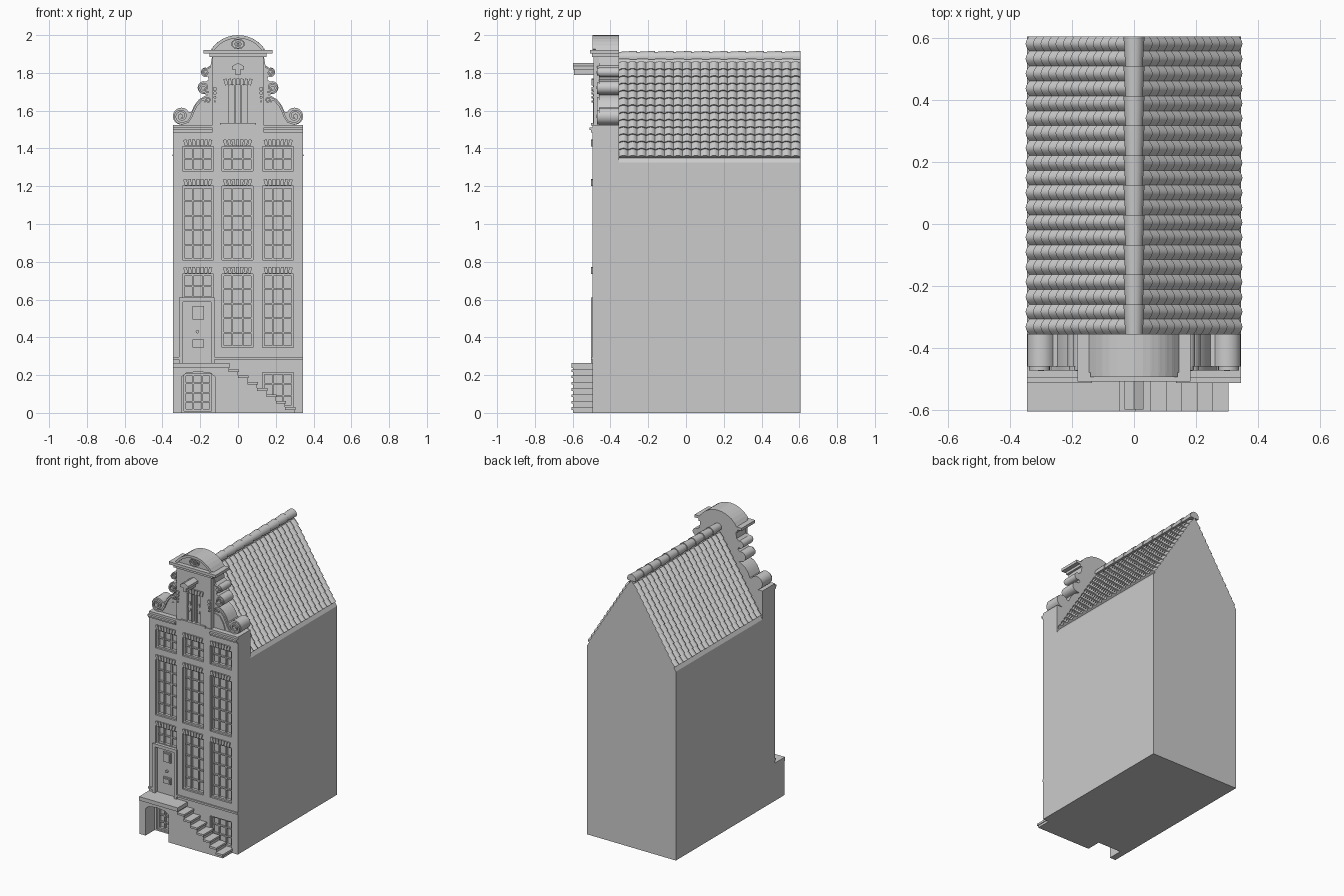
import bpy, bmesh
from math import sin, cos, pi, radians, hypot
from mathutils import Matrix, Vector

if "Cube" in bpy.data.objects:
    bpy.data.objects.remove(bpy.data.objects["Cube"])


def box(bm, x0, x1, y0, y1, z0, z1, tilt=0):
    c = Vector(((x0 + x1) / 2, (y0 + y1) / 2, (z0 + z1) / 2))
    m = Matrix.Translation(c) @ Matrix.Rotation(tilt, 4, 'Y') @ Matrix.Diagonal((x1 - x0, y1 - y0, z1 - z0, 1))
    bmesh.ops.create_cube(bm, size=1, matrix=m)


def prism(bm, pts, y0, y1, pts2=None):
    """Extrude an (x, z) outline along y, optionally lofting to a second outline."""
    a = [bm.verts.new((x, y0, z)) for x, z in pts]
    b = [bm.verts.new((x, y1, z)) for x, z in (pts2 or pts)]
    bm.faces.new(a)
    bm.faces.new(b[::-1])
    for i in range(len(a)):
        j = (i + 1) % len(a)
        bm.faces.new((a[j], a[i], b[i], b[j]))


def ribbon(bm, path, w, y0, y1):
    """Flat band of width w following an (x, z) path."""
    left, right = [], []
    for i, (x, z) in enumerate(path):
        p, q = path[max(i - 1, 0)], path[min(i + 1, len(path) - 1)]
        dx, dz = q[0] - p[0], q[1] - p[1]
        k = w / 2 / hypot(dx, dz)
        left.append((x - dz * k, z + dx * k))
        right.append((x + dz * k, z - dx * k))
    prism(bm, left + right[::-1], y0, y1)


def arc(cx, cz, r0, r1, a0, a1, n):
    out = []
    for i in range(n + 1):
        t = i / n
        a, r = radians(a0 + (a1 - a0) * t), r0 + (r1 - r0) * t
        out.append((cx + r * cos(a), cz + r * sin(a)))
    return out


def flip(pts, s):
    return [(x * s, z) for x, z in pts]


def finish(bm, name, smooth=False):
    bmesh.ops.recalc_face_normals(bm, faces=bm.faces[:])
    me = bpy.data.meshes.new(name)
    bm.to_mesh(me)
    bm.free()
    ob = bpy.data.objects.new(name, me)
    bpy.context.collection.objects.link(ob)
    if smooth:
        bpy.ops.object.select_all(action='DESELECT')
        ob.select_set(True)
        bpy.context.view_layer.objects.active = ob
        bpy.ops.object.shade_smooth_by_angle(angle=radians(35))
    return ob


def boolean(ob, other, op='DIFFERENCE'):
    mod = ob.modifiers.new("bool", 'BOOLEAN')
    mod.object, mod.operation, mod.solver = other, op, 'EXACT'
    dg = bpy.context.evaluated_depsgraph_get()
    me = bpy.data.meshes.new_from_object(ob.evaluated_get(dg))
    ob.modifiers.clear()
    ob.data = me
    bpy.data.objects.remove(other)


W, FY, GY, BY = 0.345, -0.495, -0.355, 0.605   # half width, facade, gable back, rear
EAVE, APEX = 1.325, 1.875

# House body: gabled block joined with the taller facade wall
bm = bmesh.new()
prism(bm, [(-W, 0), (W, 0), (W, EAVE), (0, APEX), (-W, EAVE)], -0.40, BY)
house = finish(bm, "house_body")
bm = bmesh.new()
box(bm, -W, W, FY, GY, 0, 1.525)
boolean(house, finish(bm, "facade"), 'UNION')

# Windows: x0, x1, z0, z1, columns, rows
windows = [(-0.285, -0.14, 0.01, 0.205, 3, 4), (0.13, 0.295, 0.03, 0.215, 3, 3),
           (-0.295, -0.13, 0.605, 0.735, 3, 2)]
for x in (-0.295, -0.085, 0.13):
    windows.append((x, x + 0.165, 1.28, 1.41, 3, 2))
    windows.append((x, x + 0.165, 0.81, 1.20, 3, 5))
    if x > -0.2:
        windows.append((x, x + 0.165, 0.345, 0.735, 3, 5))
cut, frames = bmesh.new(), bmesh.new()
for x0, x1, z0, z1, cols, rows in windows:
    box(cut, x0, x1, -0.6, -0.462, z0, z1)
    f, w, h = 0.011, x1 - x0, z1 - z0
    for a, b in ((x0, x0 + f), (x1 - f, x1)):
        box(frames, a, b, -0.482, -0.46, z0, z1)
    for a, b in ((z0, z0 + f), (z1 - f, z1)):
        box(frames, x0 + f, x1 - f, -0.482, -0.46, a, b)
    for i in range(1, cols):
        c = x0 + w * i / cols
        box(frames, c - 0.004, c + 0.004, -0.476, -0.46, z0 + f, z1 - f)
    for i in range(1, rows):
        c = z0 + h * i / rows
        box(frames, x0 + f, x1 - f, -0.475, -0.46, c - 0.004, c + 0.004)
box(cut, -0.295, -0.14, -0.6, -0.478, 0.265, 0.59)
boolean(house, finish(cut, "window_cutter"))
finish(frames, "window_frames")

# Fanned brick lintels above the windows and the attic hatch
bm = bmesh.new()
fans = [(x, z, FY) for x in (-0.2125, -0.0025, 0.2125) for z in (0.738, 1.203, 1.413)]
for cx, z, y in fans + [(0, 1.735, -0.49)]:
    for i in range(-3, 4):
        c = cx + i * 0.0215
        box(bm, c - 0.0085, c + 0.0085, y - 0.009, y + 0.01, z, z + 0.034, radians(5 * i))
finish(bm, "brick_lintels")

# Front door with frame, light, knob and letter flap
bm = bmesh.new()
for a, b in ((-0.313, -0.292), (-0.143, -0.125)):
    box(bm, a, b, -0.504, -0.47, 0.265, 0.61)
box(bm, -0.292, -0.143, -0.504, -0.47, 0.588, 0.61)
for z0, z1 in ((0.495, 0.565), (0.345, 0.388)):
    box(bm, -0.24, -0.18, -0.489, -0.47, z0, z1)
    box(bm, -0.232, -0.188, -0.494, -0.48, z0 + 0.008, z1 - 0.008)
prism(bm, arc(-0.215, 0.43, 0.009, 0.009, 0, 330, 11), -0.492, -0.47)
finish(bm, "front_door")

# Plinth ledge and main cornice
bm = bmesh.new()
for a, b in ((-W, -0.313), (-0.125, W)):
    box(bm, a, b, -0.504, -0.48, 0.283, 0.296)
finish(bm, "plinth_ledge")
bm = bmesh.new()
for a, b in ((-W, -0.135), (0.135, W)):
    box(bm, a, b, -0.503, -0.46, 1.485, 1.497)
    box(bm, a, b, -0.512, -0.46, 1.497, 1.51)
finish(bm, "cornice")

# Stoop with open arch below, and side stairs with nosings
bm = bmesh.new()
box(bm, -W, -0.08, -0.597, -0.49, 0, 0.24)
stoop = finish(bm, "stoop_base")
bm = bmesh.new()
prism(bm, [(-0.3, -0.02), (-0.12, -0.02), (-0.12, 0.19), (-0.145, 0.21),
           (-0.21, 0.219), (-0.275, 0.21), (-0.3, 0.19)], -0.7, -0.4)
boolean(stoop, finish(bm, "arch_cutter"))
bm = bmesh.new()
box(bm, -W, -0.045, -0.605, -0.49, 0.238, 0.265)
box(bm, -0.08, -0.05, -0.597, -0.49, 0, 0.238)
for i in range(7):
    x, z = -0.05 + i * 0.05, 0.231 - i * 0.0335
    box(bm, x, x + 0.055, -0.605, -0.49, z - 0.014, z)
    box(bm, x, x + 0.05, -0.597, -0.49, 0, z - 0.014)
finish(bm, "stoop_stairs")

# Roof tiles: arched pantiles in overlapping rows on both slopes
L = hypot(W, APEX - EAVE)
d, nrm = (-W / L, (APEX - EAVE) / L), ((APEX - EAVE) / L, W / L)
COLS, ROWS, SEG = 20, 13, 6
pitch, step = (BY - GY) / COLS, 0.59 / ROWS
prof = [(GY, None)] + [(GY + pitch * i / SEG, abs(sin(pi * i / SEG)) * 0.014)
                       for i in range(COLS * SEG + 1)] + [(BY, None)]
for side, s in (("left", -1), ("right", 1)):
    bm = bmesh.new()
    for r in range(ROWS):
        strips = []
        for along, lift in ((r * step, -0.002), (r * step, 0.010), ((r + 1) * step + 0.004, 0.001)):
            t = 0.03 + along
            row = []
            for y, h in prof:
                o = -0.002 if h is None or lift < 0 else h + lift
                row.append(bm.verts.new((s * (W + d[0] * t + nrm[0] * o), y, EAVE + d[1] * t + nrm[1] * o)))
            strips.append(row)
        for a, b in zip(strips, strips[1:]):
            for i in range(len(a) - 1):
                q = (a[i], a[i + 1], b[i + 1], b[i])
                bm.faces.new(q if s > 0 else q[::-1])
    finish(bm, "roof_tiles_" + side, True)

# Ridge caps, each tapering under the next
bm = bmesh.new()
for i in range(10):
    y = GY + i * 0.096
    prism(bm, arc(0, 1.883, 0.028, 0.028, -20, 200, 10), y, y + 0.096, arc(0, 1.883, 0.034, 0.034, -20, 200, 10))
finish(bm, "ridge_caps", True)

# Gable wings: scroll-shaped outline, relief volutes and raised panel
for side, s in (("left", -1), ("right", 1)):
    bm = bmesh.new()
    half = [(0.10, 1.52), (0.30, 1.525)] + arc(0.3, 1.571, 0.045, 0.045, -85, 150, 12)
    half += [(0.247, 1.592), (0.232, 1.627), (0.208, 1.658), (0.18, 1.676), (0.16, 1.684)]
    half += arc(0.18, 1.722, 0.034, 0.034, -90, 110, 9) + [(0.155, 1.765), (0.16, 1.78)]
    half += arc(0.172, 1.803, 0.025, 0.025, -80, 110, 8) + [(0.145, 1.84), (0.135, 1.9), (0.10, 1.9)]
    prism(bm, flip(half, s), -0.46, GY)
    finish(bm, "gable_wing_" + side, True)
    bm = bmesh.new()
    big = arc(0.3, 1.571, 0.008, 0.039, 440, -100, 30)
    big += [(0.264, 1.542), (0.247, 1.568), (0.235, 1.598), (0.218, 1.631), (0.195, 1.655), (0.165, 1.668)]
    curls = [big, arc(0.18, 1.722, 0.007, 0.029, 420, -80, 22) + [(0.155, 1.70)],
             arc(0.172, 1.803, 0.006, 0.02, -360, 110, 18) + [(0.145, 1.832)],
             arc(0.16, 1.655, 0.005, 0.018, 400, -40, 16)]
    for path, w in zip(curls, (0.011, 0.009, 0.008, 0.007)):
        ribbon(bm, flip(path, s), w, -0.472, -0.45)
    for x, z, r in ((0.3, 1.571, 0.01), (0.18, 1.722, 0.008), (0.172, 1.803, 0.007)):
        prism(bm, flip(arc(x, z, r, r, 0, 330, 11), s), -0.474, -0.45)
    prism(bm, flip([(0.145, 1.535), (0.225, 1.535), (0.21, 1.58), (0.185, 1.618), (0.145, 1.63)], s), -0.467, -0.45)
    finish(bm, "gable_scroll_" + side, True)

# Gable centre with recessed hatch, shutters and sill
bm = bmesh.new()
box(bm, -0.135, 0.135, -0.49, GY, 1.485, 1.9)
centre = finish(bm, "gable_centre")
bm = bmesh.new()
box(bm, -0.06, 0.06, -0.6, -0.468, 1.535, 1.735)
boolean(centre, finish(bm, "hatch_cutter"))
bm = bmesh.new()
box(bm, -0.095, 0.095, -0.502, -0.46, 1.522, 1.535)
for s in (-1, 1):
    for c in (0.055, 0.016):
        box(bm, s * c - 0.005, s * c + 0.005, -0.492, -0.46, 1.535, 1.735)
    box(bm, s * 0.0355 - 0.0145, s * 0.0355 + 0.0145, -0.48, -0.46, 1.535, 1.735)
    prism(bm, flip([(0.0355, 1.60), (0.048, 1.635), (0.0355, 1.67), (0.023, 1.635)], s), -0.486, -0.46)
    # small floral drops beside the hatch
    for k in range(4):
        z, r = 1.715 - k * 0.022, 0.012 - k * 0.002
        prism(bm, flip(arc(0.122, z, r, r, 0, 300, 5), s), -0.499, -0.48)
finish(bm, "attic_hatch")

# Hoist beam with a little pitched cap
bm = bmesh.new()
box(bm, -0.012, 0.012, -0.592, -0.47, 1.788, 1.822)
prism(bm, [(-0.031, 1.818), (0.031, 1.818), (0.031, 1.836), (0, 1.852), (-0.031, 1.836)], -0.598, -0.47)
finish(bm, "hoist_beam")

# Segmental pediment with cornice, arch band and oval rosette
bm = bmesh.new()
box(bm, -0.152, 0.152, -0.498, GY, 1.885, 1.902)
box(bm, -0.182, 0.182, -0.508, GY, 1.902, 1.921)
finish(bm, "pediment_cornice")
bm = bmesh.new()
R, cz = 0.1714, 1.8286
prism(bm, arc(0, cz, R, R, 32.5, 147.5, 12), -0.478, GY)
ribbon(bm, arc(0, cz, R - 0.008, R - 0.008, 35, 145, 12), 0.016, -0.494, GY - 0.002)
finish(bm, "pediment_arch")
bm = bmesh.new()
oval = [(x * 1.35, 1.953 + z) for x, z in arc(0, 0, 0.024, 0.024, 0, 360, 24)]
ribbon(bm, oval, 0.007, -0.49, -0.47)
for k in range(8):
    a = k * pi / 4
    x, z = 0.015 * cos(a), 1.953 + 0.011 * sin(a)
    prism(bm, arc(x, z, 0.005, 0.005, 0, 300, 5), -0.487, -0.47)
prism(bm, arc(0, 1.953, 0.006, 0.006, 0, 315, 7), -0.489, -0.47)
finish(bm, "pediment_rosette")
